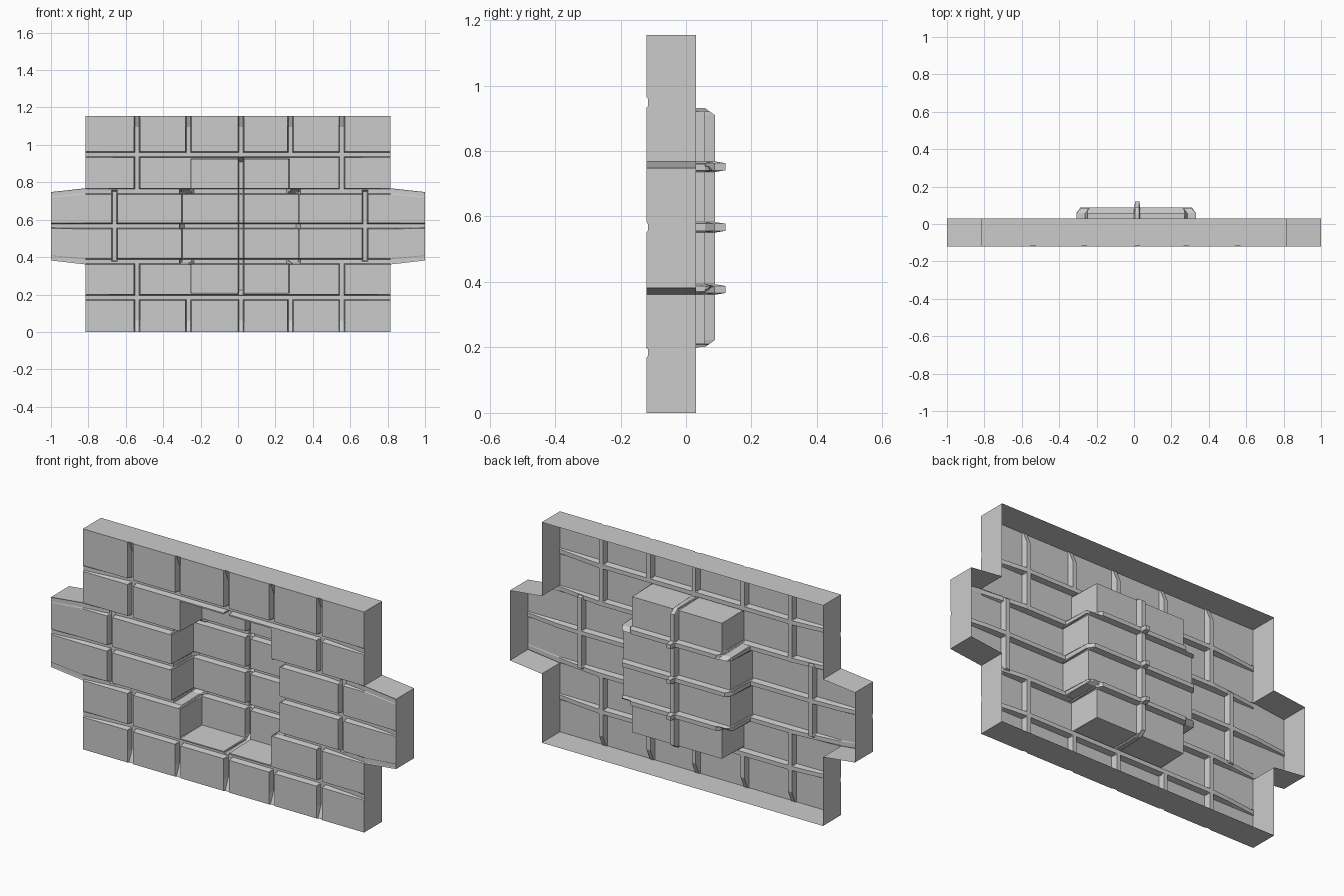
import bpy, bmesh

if "Cube" in bpy.data.objects:
    bpy.data.objects.remove(bpy.data.objects["Cube"])

# Layout of the block wall
W, WING, TOP = 0.815, 1.0, 1.155
FRONT, RIM, DEEP = -0.12, 0.03, 0.058
GROOVE = 0.031
BEDS = [0.185, 0.377, 0.567, 0.752, 0.948]           # horizontal joints
CENTRE = 0.017                                       # joint running the full height
OUTER = [-0.54, -0.265, CENTRE, 0.28, 0.555]         # top and bottom rows
NEAR = [-0.54, CENTRE, 0.555]                        # rows beside the narrow recess
MID = [-0.66, CENTRE, 0.68]                          # two long middle rows
ROWS = [OUTER, NEAR, MID, MID, NEAR, OUTER]
RECESS = [(-0.252, 0.275, 0.207, 0.925), (-0.302, 0.325, 0.377, 0.752)]
IN, OUT = 0.011, 0.016                               # joint half widths
SLOT = 0.010                                         # joints cut into recess walls
WALL, RAMP = 0.004, 0.026                            # recess wall and joint end slopes
WING_Z0, WING_Z1 = BEDS[1] - OUT, BEDS[3] + OUT


def clamp(v):
    return max(0.0, min(1.0, v))


def joint(d):
    return clamp((OUT - abs(d)) / (OUT - IN))


def height(x, z):
    # joints between blocks, fading out near the border
    row = sum(z > b for b in BEDS)
    gv = max(joint(x - j) for j in ROWS[row])
    gh = max(joint(z - b) for b in BEDS)
    edge = WING if abs(z - BEDS[2]) < 0.1 else W
    gh *= clamp((edge - abs(x)) / 0.26 + 0.12)
    gv *= clamp(min(z, TOP - z) / 0.06 + 0.15)
    # stepped recess, with joints wrapping round its walls
    slot = max([joint(x - CENTRE)] + [joint(z - b) for b in BEDS[1:4]])
    d = max(min(x - a, b - x, z - c, e - z) for a, b, c, e in RECESS) + SLOT * slot
    if d <= 0:
        return FRONT + GROOVE * max(gv, gh)
    base = FRONT + (DEEP - FRONT) * clamp(d / WALL)
    # joints stack where they cross on the recess floor
    return base + GROOVE * (gv + gh) * clamp((d - WALL) / (RAMP - WALL))


def grid_lines(joints, lows, highs, extra):
    s = set(extra)
    for j in joints:
        s.update((j - OUT, j - IN, j, j + IN, j + OUT))
    for off in (0, WALL, RAMP):
        for k in (0, SLOT):
            s.update(a + off - k for a in lows)
            s.update(a - off + k for a in highs)
    return sorted({round(v, 4) for v in s})


xs = grid_lines(set(OUTER + MID), [r[0] for r in RECESS], [r[1] for r in RECESS],
                [-WING, -W, W, WING])
zs = grid_lines(BEDS, [r[2] for r in RECESS], [r[3] for r in RECESS],
                [0, 0.06, TOP - 0.06, TOP])

# Relief sheet
bm = bmesh.new()
verts = {}


def vert(x, z):
    if (x, z) not in verts:
        t = clamp((abs(x) - W) / (WING - W))
        zz = BEDS[2] + (z - BEDS[2]) * (1 - 0.1 * t)   # wings taper outward
        verts[x, z] = bm.verts.new((x, height(x, z), zz))
    return verts[x, z]


for x0, x1 in zip(xs, xs[1:]):
    for z0, z1 in zip(zs, zs[1:]):
        wing = abs(x0 + x1) / 2 > W
        if wing and not WING_Z0 < (z0 + z1) / 2 < WING_Z1:
            continue
        bm.faces.new([vert(x0, z0), vert(x1, z0), vert(x1, z1), vert(x0, z1)])

# Rim running round the outline to the open back
border = [e for e in bm.edges if e.is_boundary]
new = bmesh.ops.extrude_edge_only(bm, edges=border)["geom"]
for v in new:
    if isinstance(v, bmesh.types.BMVert):
        v.co.y = RIM

bmesh.ops.dissolve_limit(bm, angle_limit=0.01, verts=bm.verts[:], edges=bm.edges[:])
me = bpy.data.meshes.new("block_wall_panel")
bm.to_mesh(me)
bm.free()
obj = bpy.data.objects.new("block_wall_panel", me)
bpy.context.collection.objects.link(obj)
